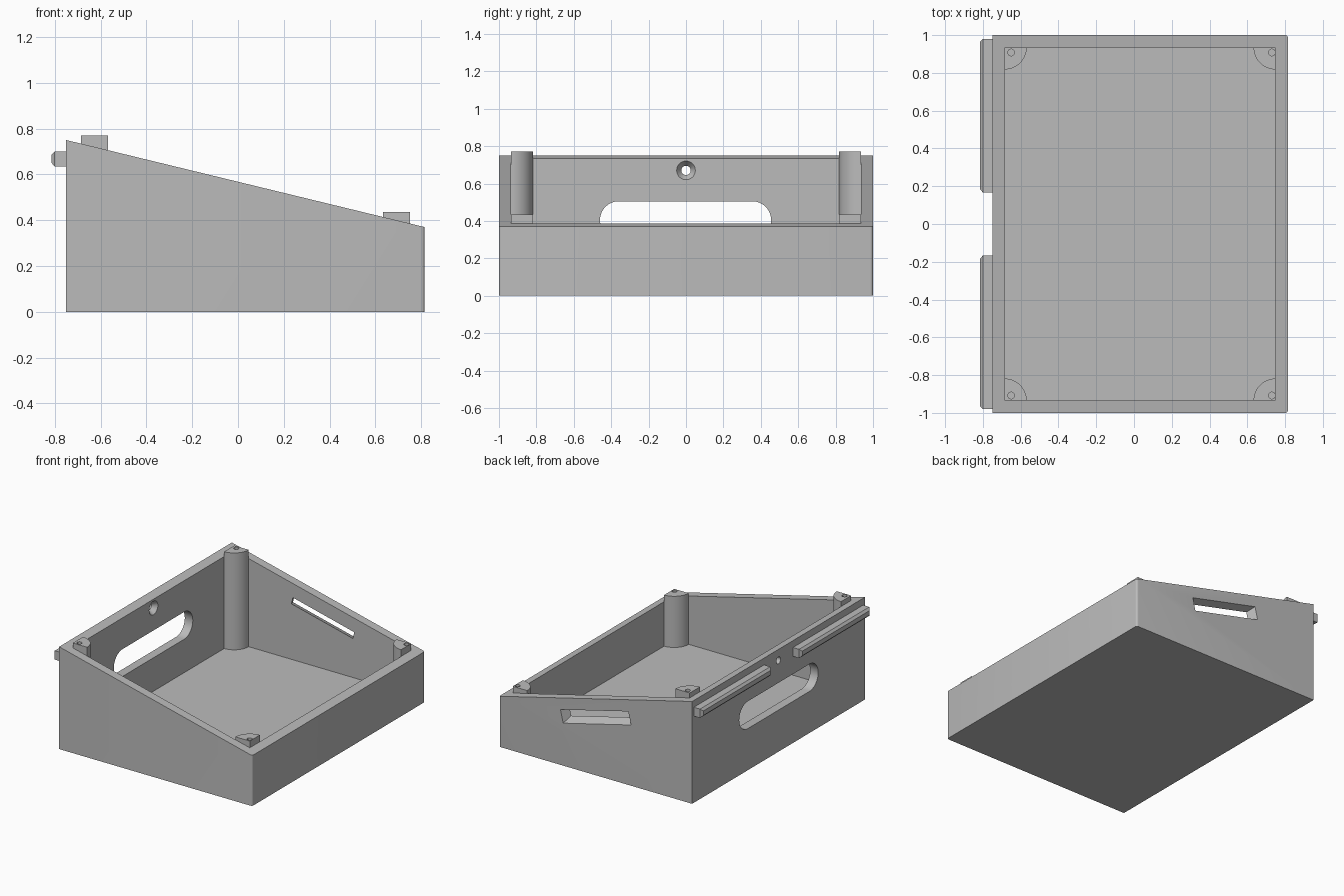
import bpy, bmesh, math

old = bpy.data.objects.get("Cube")
if old:
    bpy.data.objects.remove(old, do_unlink=True)

grey = bpy.data.materials.new("matte grey")
grey.use_nodes = True
grey.diffuse_color = (0.5, 0.5, 0.5, 1)
grey.node_tree.nodes["Principled BSDF"].inputs["Base Color"].default_value = (0.5, 0.5, 0.5, 1)

LEFT, RIGHT, DEPTH, WALL, FLOOR = -0.75, 0.815, 1.0, 0.065, 0.06
HIGH, LOW = 0.75, 0.37
SLOPE = math.atan2(LOW - HIGH, RIGHT - LEFT)


def loft(name, loops):
    """Closed solid through matching loops of points, capped at both ends."""
    bm = bmesh.new()
    rings = [[bm.verts.new(p) for p in loop] for loop in loops]
    n = len(rings[0])
    for a, b in zip(rings, rings[1:]):
        for i in range(n):
            j = (i + 1) % n
            bm.faces.new((a[i], a[j], b[j], b[i]))
    bm.faces.new(rings[0])
    bm.faces.new(rings[-1])
    bmesh.ops.recalc_face_normals(bm, faces=bm.faces)
    mesh = bpy.data.meshes.new(name)
    bm.to_mesh(mesh)
    bm.free()
    mesh.materials.append(grey)
    obj = bpy.data.objects.new(name, mesh)
    bpy.context.collection.objects.link(obj)
    return obj


def activate(obj):
    bpy.ops.object.select_all(action='DESELECT')
    obj.select_set(True)
    bpy.context.view_layer.objects.active = obj


def cut(obj, cutter):
    cutter.hide_render = True
    mod = obj.modifiers.new("cut", 'BOOLEAN')
    mod.operation, mod.solver, mod.object = 'DIFFERENCE', 'EXACT', cutter
    activate(obj)
    bpy.ops.object.modifier_apply(modifier=mod.name)
    bpy.data.objects.remove(cutter, do_unlink=True)


def smooth(obj):
    activate(obj)
    bpy.ops.object.shade_smooth_by_angle(angle=math.radians(30))


def arc(cx, cy, r, start, end, steps):
    return [(cx + r * math.cos(math.radians(start + (end - start) * i / steps)),
             cy + r * math.sin(math.radians(start + (end - start) * i / steps)))
            for i in range(steps + 1)]


def rect(x0, x1, y0, y1):
    return [(x0, y0), (x1, y0), (x1, y1), (x0, y1)]


# Sloped case, with the low corners slightly rounded
def top_z(x):
    return HIGH + (x - LEFT) * math.tan(SLOPE)


r = 0.015
plan = ([(LEFT, DEPTH), (LEFT, -DEPTH)]
        + arc(RIGHT - r, -DEPTH + r, r, -90, 0, 4)
        + arc(RIGHT - r, DEPTH - r, r, 0, 90, 4))
case = loft("sloped_case", [[(x, y, 0) for x, y in plan],
                            [(x, y, top_z(x)) for x, y in plan]])
inner = rect(LEFT + WALL, RIGHT - WALL, -DEPTH + WALL, DEPTH - WALL)
cut(case, loft("cavity", [[(x, y, z) for x, y in inner] for z in (FLOOR, 1)]))

# Rounded cable slot in the tall wall
slot = arc(0.355, 0.405, 0.1, -90, 90, 16) + arc(-0.36, 0.405, 0.1, 90, 270, 16)
cut(case, loft("slot", [[(x, y, z) for y, z in slot] for x in (LEFT - 0.1, LEFT + 0.1)]))

# Countersunk screw hole above the slot
stages = [(-0.1, 0.025), (0.03, 0.025), (WALL, 0.05), (0.1, 0.05)]
cut(case, loft("screw_hole", [[(LEFT + d, y, z) for y, z in arc(0, 0.67, rad, 0, 360, 32)[:-1]]
                              for d, rad in stages]))

# Tapered slit in the back wall, parallel to the sloped rim
def slit_loop(y, half_w, low, high):
    c, s = math.cos(SLOPE), math.sin(SLOPE)
    return [(0.033 + u * c - v * s, y, 0.43 + u * s + v * c)
            for u, v in rect(-half_w, half_w, low, high)]


cut(case, loft("slit", [slit_loop(1.065, 0.31, -0.08, 0.06),
                        slit_loop(1.0, 0.283, -0.053, 0.043),
                        slit_loop(DEPTH - WALL, 0.256, -0.024, 0.026),
                        slit_loop(0.85, 0.256, -0.024, 0.026)]))
smooth(case)

# Quarter-round corner posts with pilot holes
for x, sx, top, hole_x, end in ((LEFT + WALL, 1, 0.77, -0.65, "high"),
                                (RIGHT - WALL, -1, 0.435, 0.73, "low")):
    for sy, side in ((-1, "front"), (1, "back")):
        y = sy * (DEPTH - WALL)
        sector = [(0, 0)] + arc(0, 0, 0.117, 0, 90, 16)
        post = loft(f"{side}_{end}_post", [[(x + sx * px, y - sy * py, z) for px, py in sector]
                                           for z in (FLOOR, top)])
        hole = arc(hole_x, sy * 0.908, 0.018, 0, 360, 16)[:-1]
        cut(post, loft("pilot", [[(px, py, z) for px, py in hole] for z in (top - 0.15, top + 0.1)]))
        smooth(post)

# Chamfered rails on the outside of the tall wall
def rail_loop(x, inset, y0, y1):
    return [(x, y, z) for y, z in rect(y0 + inset, y1 - inset, 0.635 + inset, 0.70 - inset)]


for sy, side in ((-1, "front"), (1, "back")):
    y0, y1 = sorted((sy * 0.167, sy * 0.98))
    loft(f"{side}_rail", [rail_loop(LEFT, 0, y0, y1), rail_loop(-0.8, 0, y0, y1),
                          rail_loop(-0.815, 0.016, y0, y1)])
